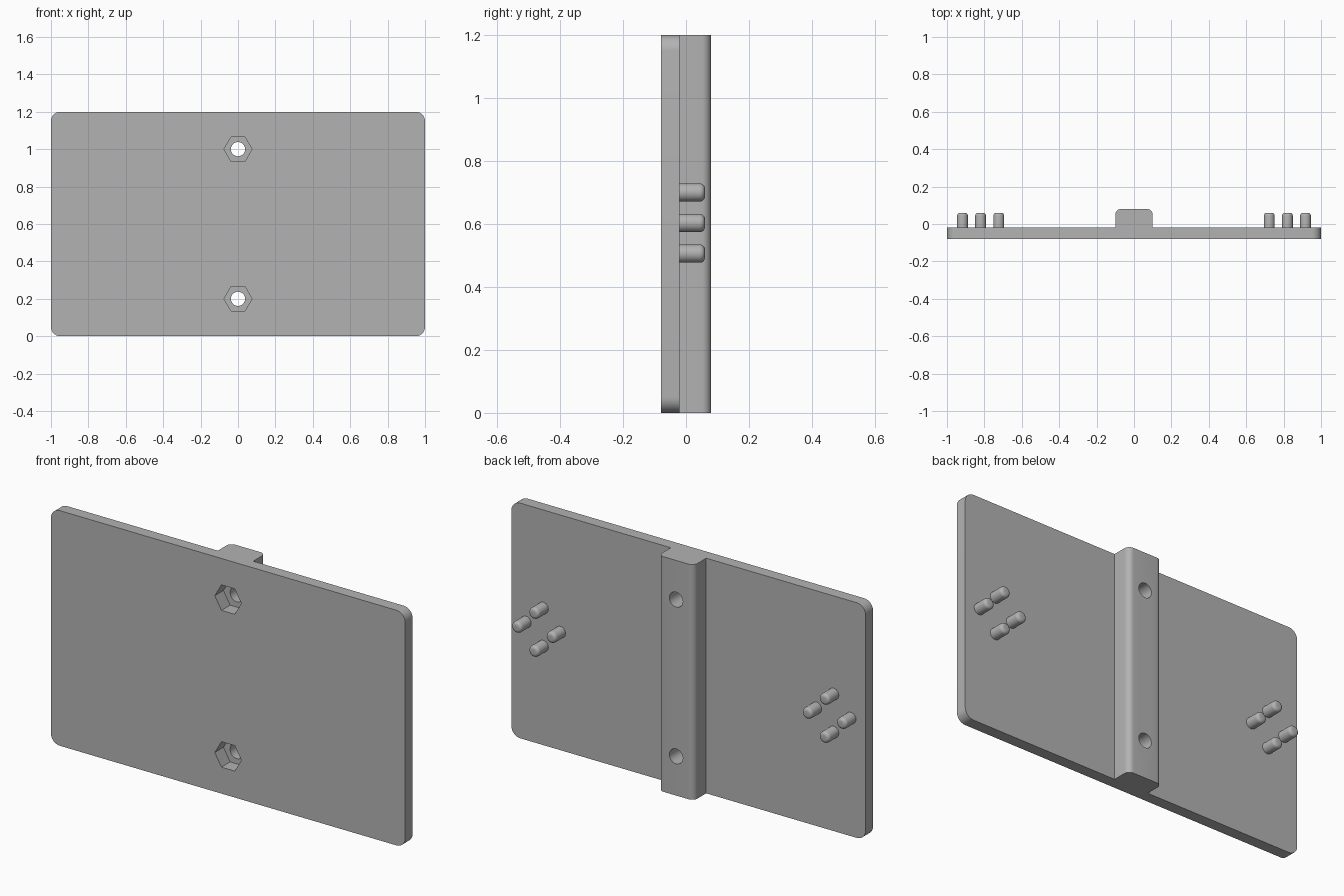
import bpy
import bmesh
from math import pi, cos, sin, radians
from mathutils import Matrix

cube = bpy.data.objects.get("Cube")
if cube:
    bpy.data.objects.remove(cube)

grey = bpy.data.materials.new("grey")
grey.use_nodes = True
colour = (0.45, 0.45, 0.45, 1)
grey.diffuse_color = colour
grey.node_tree.nodes["Principled BSDF"].inputs["Base Color"].default_value = colour

FRONT, PLATE_BACK, RAIL_BACK, PEG_TIP = -0.08, -0.02, 0.08, 0.06
HEIGHT = 1.2


def finish(name, bm):
    bmesh.ops.recalc_face_normals(bm, faces=bm.faces)
    mesh = bpy.data.meshes.new(name)
    bm.to_mesh(mesh)
    bm.free()
    mesh.materials.append(grey)
    obj = bpy.data.objects.new(name, mesh)
    bpy.context.collection.objects.link(obj)
    return obj


def activate(obj):
    bpy.ops.object.select_all(action='DESELECT')
    obj.select_set(True)
    bpy.context.view_layer.objects.active = obj


def smooth(obj):
    activate(obj)
    bpy.ops.object.shade_smooth_by_angle(angle=radians(30))


def rounded_box(name, x, y0, y1, z0, z1, radius, rounds):
    """Box with the edges picked by the rule rounded off."""
    bm = bmesh.new()
    bmesh.ops.create_cube(bm, size=1)
    bm.transform(Matrix.Translation((0, (y0 + y1) / 2, (z0 + z1) / 2))
                 @ Matrix.Diagonal((2 * x, y1 - y0, z1 - z0, 1)))
    edges = [e for e in bm.edges if rounds(*e.verts)]
    bmesh.ops.bevel(bm, geom=edges, offset=radius, segments=8,
                    profile=0.5, affect='EDGES')
    return finish(name, bm)


def prism(name, sides, radius, y0, y1, x, z, tip=0):
    """Prism along y, with an optional rounded far end."""
    bm = bmesh.new()
    ring = [bm.verts.new((x + radius * cos(2 * pi * i / sides), y0,
                          z + radius * sin(2 * pi * i / sides)))
            for i in range(sides)]
    base = bm.faces.new(ring)
    top = bmesh.ops.extrude_face_region(bm, geom=[base], use_keep_orig=True)["geom"]
    verts = [v for v in top if isinstance(v, bmesh.types.BMVert)]
    bmesh.ops.translate(bm, verts=verts, vec=(0, y1 - y0, 0))
    if tip:
        rim = [e for e in bm.edges if all(v in verts for v in e.verts)]
        bmesh.ops.bevel(bm, geom=rim, offset=tip, segments=5,
                        profile=0.5, affect='EDGES')
    return finish(name, bm)


def combine(target, other, operation):
    mod = target.modifiers.new(operation, 'BOOLEAN')
    mod.object, mod.operation, mod.solver = other, operation, 'EXACT'
    activate(target)
    bpy.ops.object.modifier_apply(modifier=mod.name)
    bpy.data.objects.remove(other)


# Plate with rounded corners, joined to the rail along its back
plate = rounded_box("back_plate", 1, FRONT, PLATE_BACK, 0, HEIGHT, 0.05,
                    lambda a, b: abs(a.co.y - b.co.y) > 0.01)
rail = rounded_box("rail", 0.1, FRONT + 0.03, RAIL_BACK, 0, HEIGHT, 0.03,
                   lambda a, b: abs(a.co.z - b.co.z) > 0.01 and a.co.y > 0)
combine(plate, rail, 'UNION')

# Bolt holes with hexagonal nut pockets in the front
for z in (0.2, 1.0):
    combine(plate, prism("hole_cutter", 32, 0.038, -0.2, 0.2, 0, z), 'DIFFERENCE')
    combine(plate, prism("nut_cutter", 6, 0.075, -0.2, FRONT + 0.07, 0, z), 'DIFFERENCE')
smooth(plate)

# Diamond of four pegs on each side
for side, label in ((1, "left"), (-1, "right")):
    for dx, dz, spot in ((0, 1, "top"), (0, -1, "bottom"), (1, 0, "outer"), (-1, 0, "inner")):
        peg = prism(f"peg_{label}_{spot}", 24, 0.029, PLATE_BACK - 0.005, PEG_TIP,
                    side * (0.82 + 0.097 * dx), 0.603 + 0.097 * dz, tip=0.016)
        smooth(peg)
